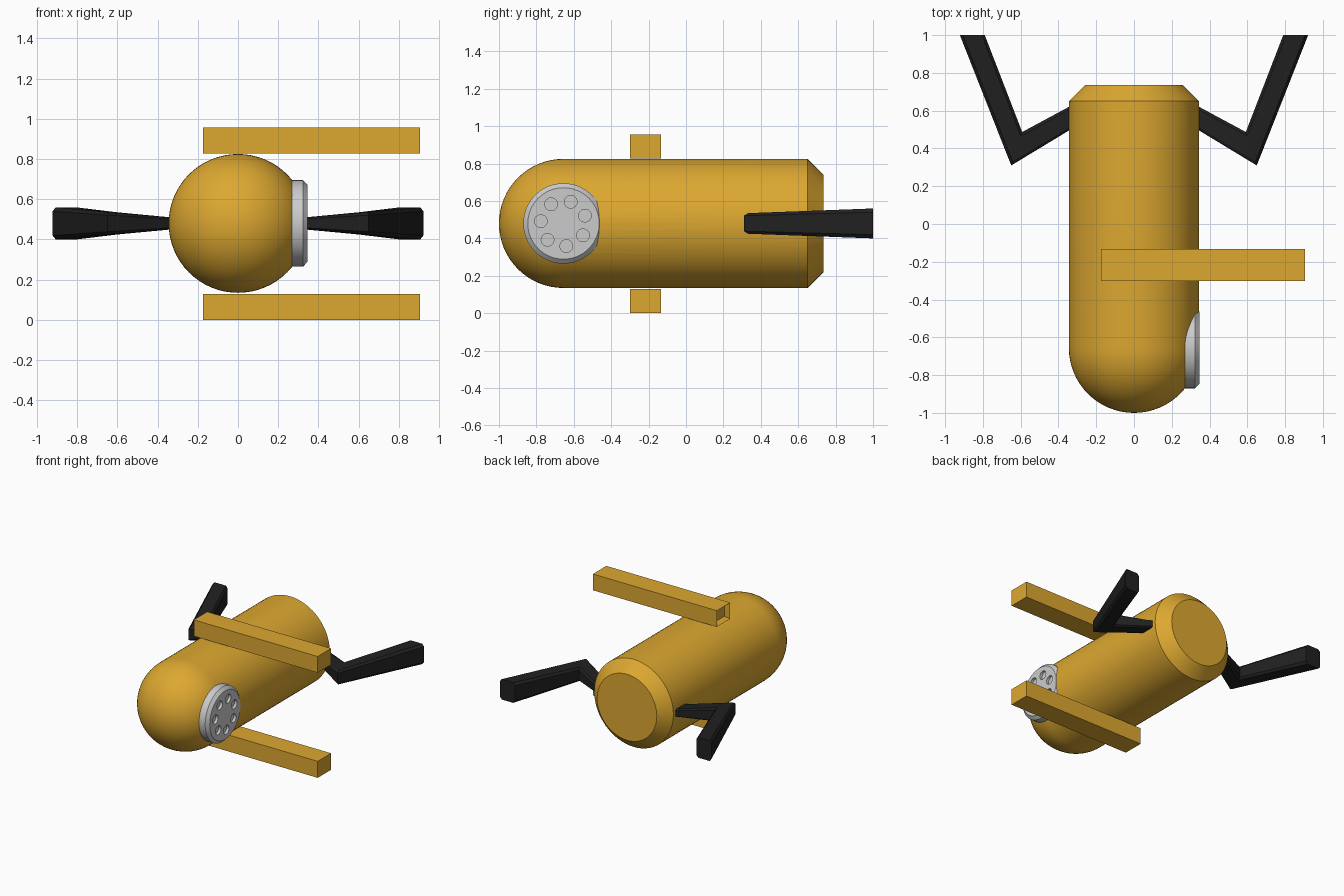
import bpy, bmesh, math
from mathutils import Matrix, Vector

if "Cube" in bpy.data.objects:
    bpy.data.objects.remove(bpy.data.objects["Cube"])

def material(name, rgb):
    m = bpy.data.materials.new(name)
    m.diffuse_color = (*rgb, 1)
    m.use_nodes = True
    m.node_tree.nodes["Principled BSDF"].inputs["Base Color"].default_value = m.diffuse_color
    return m

YELLOW = material("yellow_paint", (0.72, 0.39, 0.03))
BLACK = material("black_rubber", (0.015, 0.015, 0.015))

def finish(bm, name, mat=None, smooth=False):
    bmesh.ops.recalc_face_normals(bm, faces=bm.faces)
    mesh = bpy.data.meshes.new(name)
    bm.to_mesh(mesh)
    bm.free()
    ob = bpy.data.objects.new(name, mesh)
    bpy.context.collection.objects.link(ob)
    if mat:
        mesh.materials.append(mat)
    if smooth:
        shade(ob)
    return ob

def activate(ob):
    bpy.ops.object.select_all(action='DESELECT')
    ob.select_set(True)
    bpy.context.view_layer.objects.active = ob

def shade(ob):
    activate(ob)
    bpy.ops.object.shade_smooth_by_angle(angle=math.radians(30))

def lathe(name, profile, axis, centre, mat=None, seg=64):
    """Spin (along, radius) points around the x or y axis."""
    bm = bmesh.new()
    ax = Vector((1, 0, 0)) if axis == 'x' else Vector((0, 1, 0))
    side = Vector((0, 0, 1))
    c = Vector(centre)
    vs = [bm.verts.new(c + ax * a + side * r) for a, r in profile]
    edges = [bm.edges.new(p) for p in zip(vs, vs[1:])]
    bmesh.ops.spin(bm, geom=vs + edges, cent=c, axis=ax,
                   angle=math.tau, steps=seg, use_merge=True)
    bmesh.ops.remove_doubles(bm, verts=bm.verts, dist=1e-5)
    return finish(bm, name, mat, True)

def cut(ob, cutter):
    cutter.hide_render = True
    mod = ob.modifiers.new("cut", 'BOOLEAN')
    mod.object, mod.operation, mod.solver = cutter, 'DIFFERENCE', 'EXACT'
    activate(ob)
    bpy.ops.object.modifier_move_to_index(modifier="cut", index=0)
    bpy.ops.object.modifier_apply(modifier="cut")
    bpy.data.objects.remove(cutter)

def rods(name, places, radius, x0, x1):
    """Cylinders along x at the given (y, z) places."""
    bm = bmesh.new()
    for y, z in places:
        bmesh.ops.create_cone(
            bm, cap_ends=True, segments=32, radius1=radius, radius2=radius, depth=x1 - x0,
            matrix=Matrix.Translation(((x0 + x1) / 2, y, z)) @ Matrix.Rotation(math.pi / 2, 4, 'Y'))
    return finish(bm, name)

R, ZC, YC = 0.345, 0.48, -0.655

# Body: round nose, straight barrel, chamfered tail
nose = [(YC - R * math.cos(t), R * math.sin(t))
        for t in (math.pi / 2 * i / 16 for i in range(17))]
body = lathe("body", nose + [(0.65, R), (0.735, 0.26), (0.735, 0)], 'y', (0, 0, ZC), YELLOW)
cut(body, rods("socket_cutter", [(YC, ZC)], 0.188, 0.29, 0.5))

# Sensor disc with seven round recesses
disc = lathe("sensor_disc", [(0.25, 0), (0.25, 0.215), (0.323, 0.215), (0.346, 0.191), (0.346, 0)],
             'x', (0, YC, ZC))
ring = [(YC + 0.122 * math.cos(a), ZC + 0.122 * math.sin(a))
        for a in (math.radians(20) + math.tau * i / 7 for i in range(7))]
cut(disc, rods("hole_cutter", ring, 0.034, 0.325, 0.4))

# Square bars above and below, each with a recessed inner end
def bar(name, z0, z1):
    bm = bmesh.new()
    bmesh.ops.create_cube(bm, size=1, matrix=Matrix.Translation((0.365, -0.217, (z0 + z1) / 2))
                          @ Matrix.Diagonal((1.08, 0.167, z1 - z0, 1)))
    end = min(bm.faces, key=lambda f: f.calc_center_median().x)
    bmesh.ops.inset_region(bm, faces=[end], thickness=0.022)
    bmesh.ops.translate(bm, verts=end.verts, vec=(0.04, 0, 0))
    return finish(bm, name, YELLOW)

bar("upper_bar", 0.828, 0.956)
bar("lower_bar", 0.0, 0.13)

# Bent arms: chamfered sections that grow towards the tip
def arm(name, sx):
    bm = bmesh.new()
    stations = [((0.28, 0.655), (0.28, 0.534), 0.025),
                ((0.592, 0.487), (0.65, 0.31), 0.055),
                ((0.79, 1.0), (0.922, 1.0), 0.08)]
    octagon = [(0, -.75), (.12, -1), (.88, -1), (1, -.75), (1, .75), (.88, 1), (.12, 1), (0, .75)]
    loops = []
    for a, b, h in stations:
        a, b = Vector(a), Vector(b)
        loops.append([bm.verts.new((*(a.lerp(b, u) * 1), ZC + h * v)) for u, v in octagon])
    for p, q in zip(loops, loops[1:]):
        for i in range(8):
            j = (i + 1) % 8
            bm.faces.new((p[i], p[j], q[j], q[i]))
    bm.faces.new(loops[0])
    bm.faces.new(loops[-1])
    bmesh.ops.scale(bm, vec=(sx, 1, 1), verts=bm.verts)
    return finish(bm, name, BLACK)

arm("right_arm", 1)
arm("left_arm", -1)
